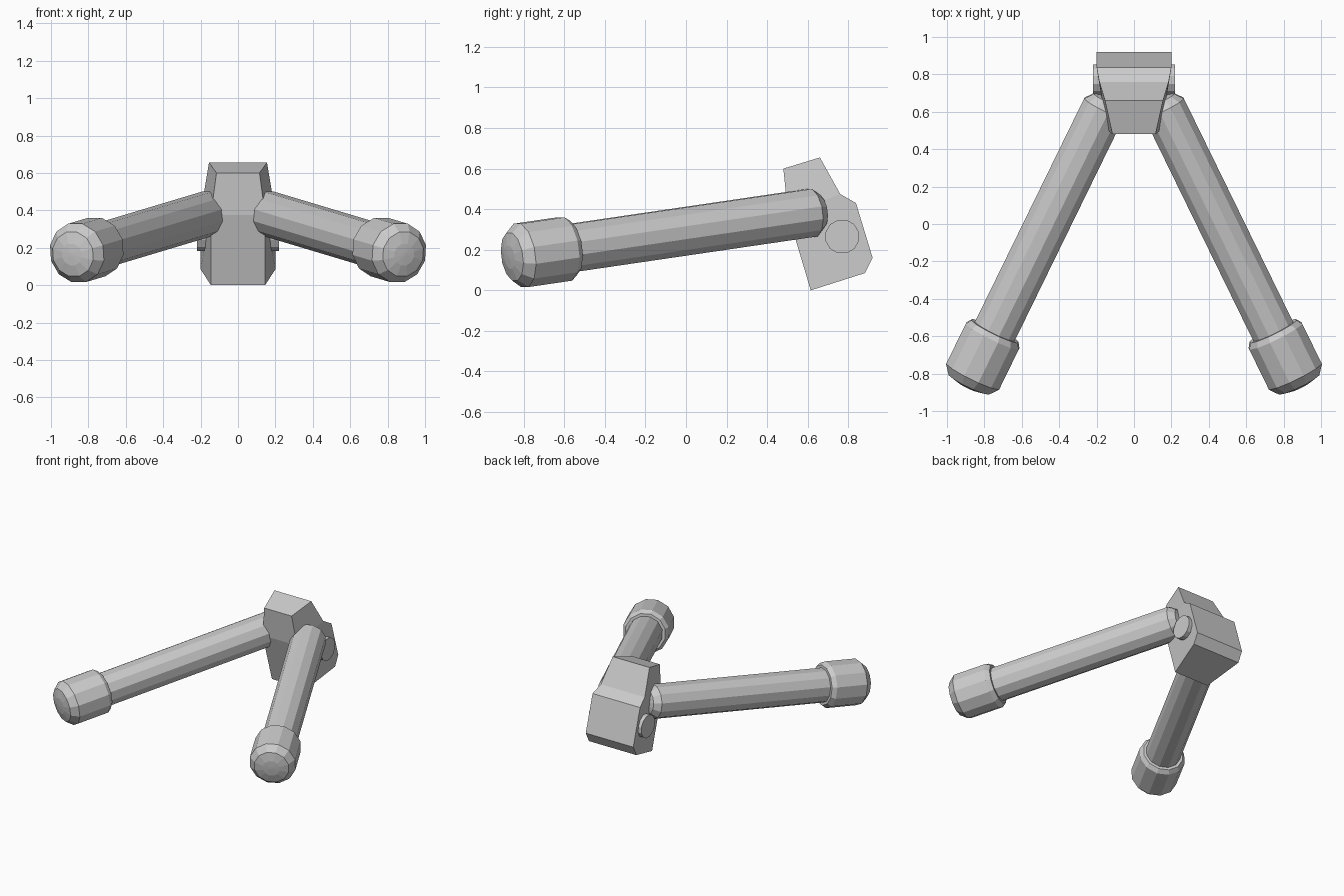
import bpy, bmesh
from mathutils import Vector, Matrix

if "Cube" in bpy.data.objects:
    bpy.data.objects.remove(bpy.data.objects["Cube"])


def finish(name, bm):
    bmesh.ops.recalc_face_normals(bm, faces=bm.faces)
    me = bpy.data.meshes.new(name)
    bm.to_mesh(me)
    bm.free()
    ob = bpy.data.objects.new(name, me)
    bpy.context.collection.objects.link(ob)
    return ob


def lathe(name, profile, origin, axis, sides=12, mirror=False):
    """Rings of (distance along axis, radius), capped at both ends."""
    axis = Vector(axis).normalized()
    u = axis.cross(Vector((0, 0, 1))).normalized()
    v = u.cross(axis)
    bm = bmesh.new()
    rings = []
    for t, r in profile:
        centre = Vector(origin) + axis * t
        ring = []
        for i in range(sides):
            d = Matrix.Rotation(6.283185 * (i + 0.5) / sides, 3, axis) @ v
            ring.append(bm.verts.new(centre + d * r))
        rings.append(ring)
    for a, b in zip(rings, rings[1:]):
        for i in range(sides):
            j = (i + 1) % sides
            bm.faces.new((a[i], a[j], b[j], b[i]))
    for ring, t in ((rings[0], profile[0][0]), (rings[-1], profile[-1][0])):
        bm.faces.new(ring)
    ob = finish(name, bm)
    if mirror:
        ob.modifiers.new("mirror", "MIRROR")
    return ob


# Hinge block: side outline (y, z, half width), narrower toward the front and top
outline = [(0.48, 0.60, 0.115), (0.66, 0.655, 0.155), (0.76, 0.475, 0.185),
           (0.838, 0.43, 0.2), (0.92, 0.16, 0.2), (0.882, 0.085, 0.2),
           (0.615, 0.0, 0.145), (0.503, 0.375, 0.145)]
bm = bmesh.new()
left = [bm.verts.new((-w, y, z)) for y, z, w in outline]
right = [bm.verts.new((w, y, z)) for y, z, w in outline]
n = len(outline)
for i in range(n):
    j = (i + 1) % n
    bm.faces.new((left[i], left[j], right[j], right[i]))
for side in (left, right):
    for a, b, c, d in ((0, 1, 2, 7), (7, 2, 3, 4), (7, 4, 5, 6)):
        bm.faces.new([side[k] for k in (a, b, c, d)])
finish("hinge_block", bm)

# Pivot pin through the block
lathe("pivot_pin", [(-0.22, 0.085), (0.22, 0.085)], (0, 0.77, 0.265), (1, 0, 0))

# Splayed legs and their rubber feet share one axis
base = (0.752, -0.59, 0.205)
direction = (0.44, -0.9, -0.132)
lathe("legs", [(-1.42, 0.03), (-1.405, 0.085), (-1.36, 0.122), (0.1, 0.122)],
      base, direction, mirror=True)
lathe("feet", [(-0.02, 0.115), (-0.02, 0.142), (0.01, 0.163), (0.25, 0.163),
               (0.3, 0.123), (0.315, 0.06), (0.318, 0.01)],
      base, direction, mirror=True)
